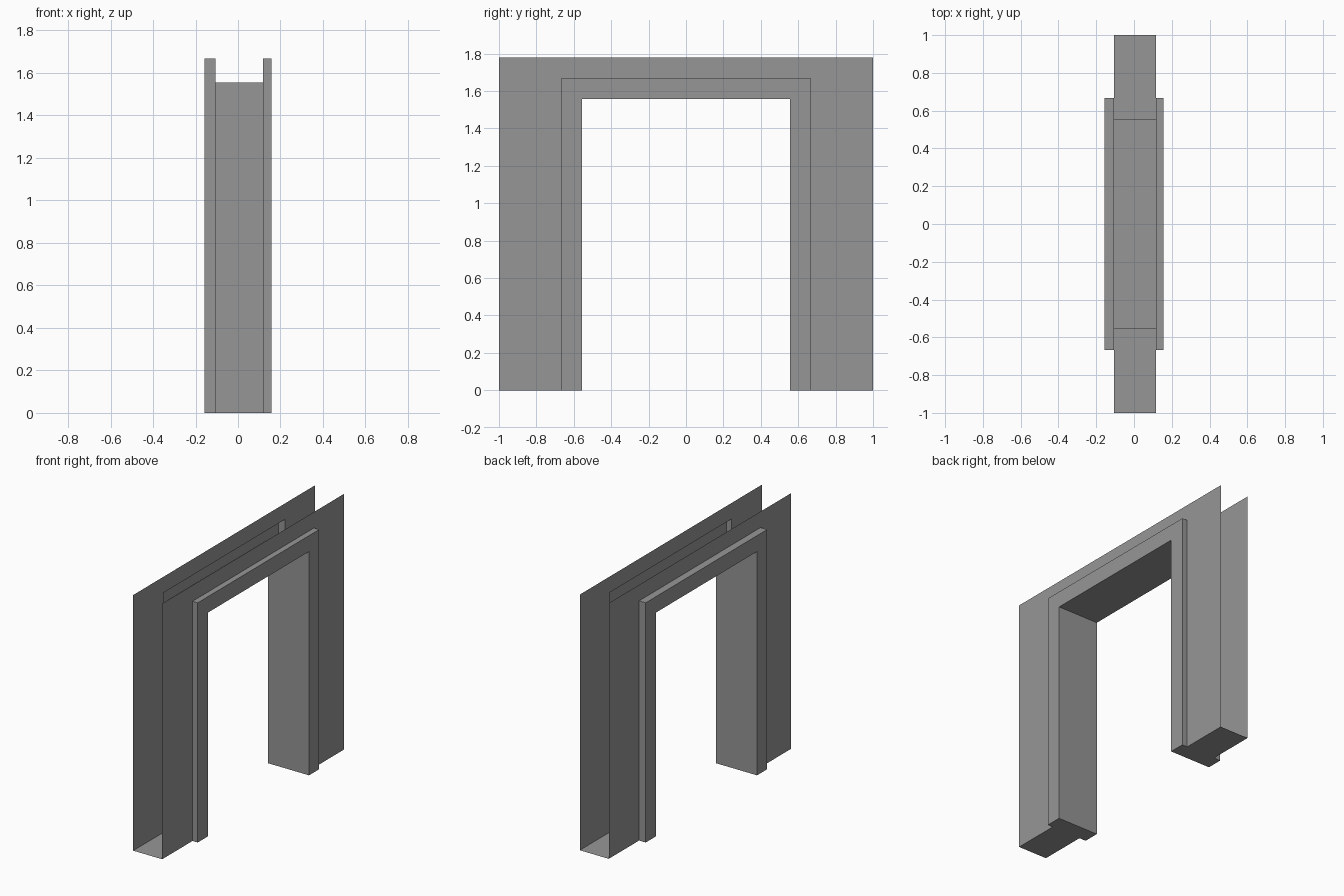
import bpy, bmesh

# Remove the default cube
cube = bpy.data.objects.get("Cube")
if cube:
    bpy.data.objects.remove(cube, do_unlink=True)

# Main sizes
WALL_Y, WALL_Z = 1.0, 1.778
TRIM_Y, TRIM_Z = 0.667, 1.667
OPEN_Y, OPEN_Z = 0.556, 1.556
WALL_X = (-0.106, 0.117)
TRIM_X = (-0.157, 0.157)

grey = bpy.data.materials.new("plain grey")
grey.use_nodes = True
color = (0.305, 0.305, 0.305, 1)
grey.diffuse_color = color
grey.node_tree.nodes["Principled BSDF"].inputs["Base Color"].default_value = color


def arch(y, z):
    """Corners of an upside-down U from the front foot to the back foot."""
    return [(-y, 0), (-y, z), (y, z), (y, 0)]


def make(name, quads):
    bm = bmesh.new()
    for quad in quads:
        bm.faces.new([bm.verts.new(p) for p in quad])
    bmesh.ops.remove_doubles(bm, verts=bm.verts, dist=0.0001)
    mesh = bpy.data.meshes.new(name)
    bm.to_mesh(mesh)
    bm.free()
    mesh.materials.append(grey)
    obj = bpy.data.objects.new(name, mesh)
    bpy.context.collection.objects.link(obj)


def bridge(loop_a, x_a, loop_b, x_b, flip=False):
    """Strip of faces between two arch outlines."""
    quads = []
    for i in range(3):
        q = [(x_a, *loop_a[i]), (x_a, *loop_a[i + 1]),
             (x_b, *loop_b[i + 1]), (x_b, *loop_b[i])]
        quads.append(q[::-1] if flip else q)
    return quads


wall, trim, opening = arch(WALL_Y, WALL_Z), arch(TRIM_Y, TRIM_Z), arch(OPEN_Y, OPEN_Z)

# Thin wall sheets with hollow raised trim on each side
for side, wx, tx in zip(("right", "left"), WALL_X, TRIM_X):
    flip = tx > 0
    make(side + "_wall_panel", bridge(wall, wx, trim, wx, flip))
    make(side + "_trim", bridge(trim, wx, trim, tx, flip)
         + bridge(trim, tx, opening, tx, flip))

# Jambs and soffit lining the opening
make("opening_lining", bridge(opening, TRIM_X[0], opening, TRIM_X[1]))

# Foot plates closing the bottom of each leg, including the trim
for name, s in (("front_foot", -1), ("back_foot", 1)):
    quads = []
    for (x0, x1), y0, y1 in ((WALL_X, TRIM_Y, WALL_Y), (TRIM_X, OPEN_Y, TRIM_Y)):
        q = [(x0, s * y0, 0), (x0, s * y1, 0), (x1, s * y1, 0), (x1, s * y0, 0)]
        quads.append(q if s > 0 else q[::-1])
    make(name, quads)
